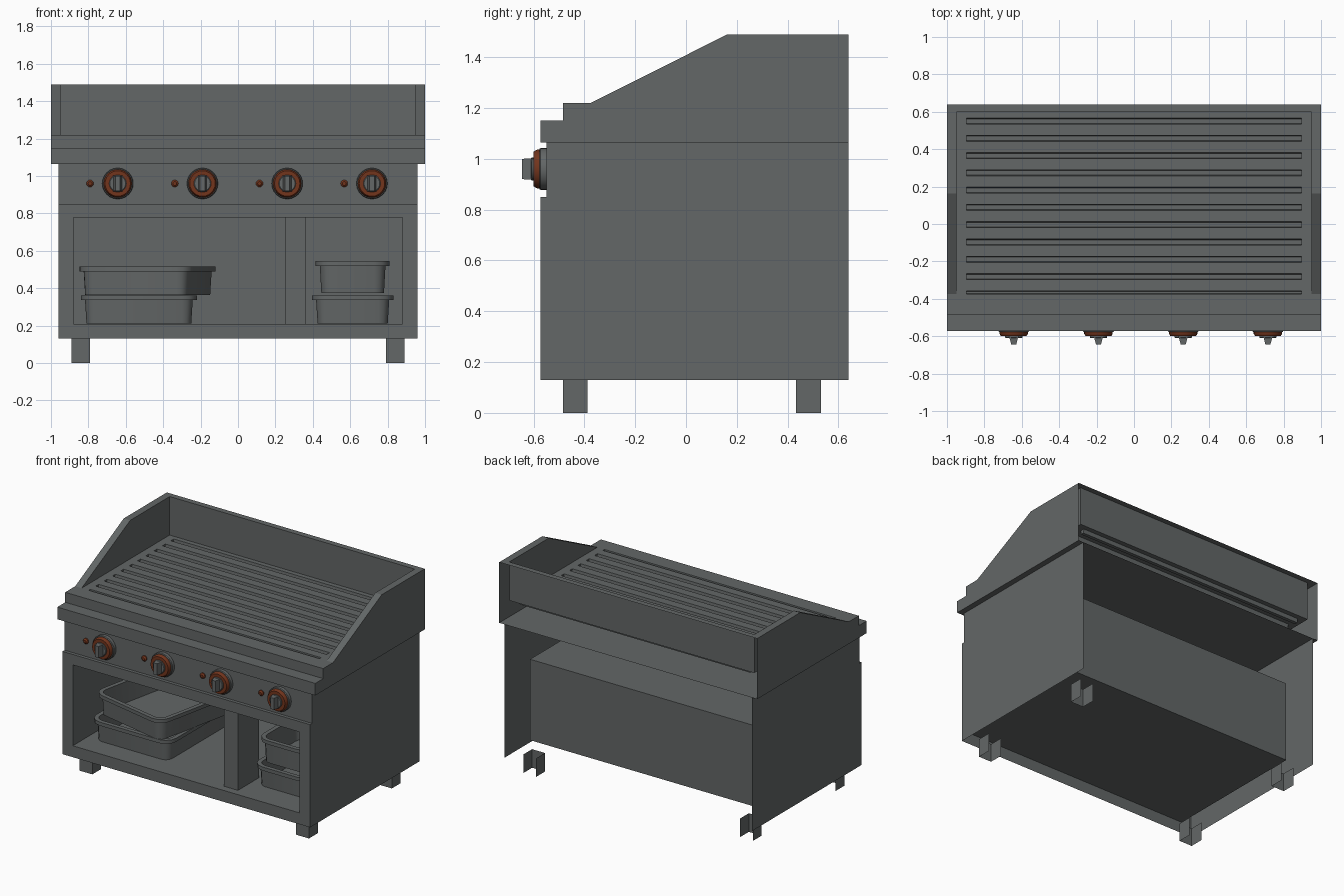
import bpy, bmesh, math
from mathutils import Vector, Matrix

if "Cube" in bpy.data.objects:
    bpy.data.objects.remove(bpy.data.objects["Cube"])

def mat(name, c):
    m = bpy.data.materials.new(name)
    m.diffuse_color = (*c, 1)
    m.use_nodes = True
    m.node_tree.nodes["Principled BSDF"].inputs["Base Color"].default_value = m.diffuse_color
    return m

STEEL = mat("steel_grey", (0.125, 0.135, 0.135))
RED = mat("copper_red", (0.17, 0.035, 0.012))

def polys(name, faces, m=STEEL, smooth=False):
    """Object from a list of polygons given as coordinates."""
    bm = bmesh.new()
    for f in faces:
        bm.faces.new([bm.verts.new(p) for p in f])
    bmesh.ops.remove_doubles(bm, verts=bm.verts, dist=1e-4)
    bmesh.ops.recalc_face_normals(bm, faces=bm.faces)
    me = bpy.data.meshes.new(name)
    bm.to_mesh(me)
    bm.free()
    me.materials.append(m)
    ob = bpy.data.objects.new(name, me)
    bpy.context.collection.objects.link(ob)
    if smooth:
        bpy.context.view_layer.objects.active = ob
        ob.select_set(True)
        bpy.ops.object.shade_smooth_by_angle(angle=math.radians(35))
        ob.select_set(False)
    return ob

def strip(profile, x0, x1):
    """Sheet swept along x from a (y, z) profile."""
    return [[(x0, *a), (x1, *a), (x1, *b), (x0, *b)] for a, b in zip(profile, profile[1:])]

def loft(rings, caps=(True, True)):
    fs = []
    for a, b in zip(rings, rings[1:]):
        n = len(a)
        fs += [[a[i], a[(i + 1) % n], b[(i + 1) % n], b[i]] for i in range(n)]
    if caps[0]: fs.append(rings[0])
    if caps[1]: fs.append(rings[-1])
    return fs

def disc(x, z, rings, n=24):
    """Lathe along y: rings of (radius, y)."""
    return loft([[(x + r * math.cos(2 * math.pi * i / n), y, z + r * math.sin(2 * math.pi * i / n))
                  for i in range(n)] for r, y in rings], (False, True))

# Main levels
W, F, B = 0.96, -0.573, 0.64
Z0, ZL, ZT, ZD, ZR = 0.13, 0.85, 1.065, 1.22, 1.49
P = -0.55

# Cabinet sides and front
side = [(F, Z0), (F, ZL), (P, ZL), (P, ZT), (B, ZT), (B, Z0)]
polys("cabinet_sides", [[(s * W, *p) for p in side] for s in (-1, 1)])
hx, h0, h1 = 0.88, 0.21, 0.777
outer = [(-W, Z0), (W, Z0), (W, ZL), (-W, ZL)]
inner = [(-hx, h0), (hx, h0), (hx, h1), (-hx, h1)]
to3 = lambda q, y: [(x, y, z) for x, z in q]
polys("front_frame", loft([to3(outer, F), to3(inner, F)], (False, False)))
polys("control_panel", strip([(F, ZL), (P, ZL), (P, ZT)], -W, W))
polys("storage_compartment", loft([to3(inner, F), to3(inner, 0.47)], (False, True)))
d = [(0.255, h0), (0.364, h0), (0.364, h1), (0.255, h1)]
polys("divider_post", loft([to3(d, -0.52), to3(d, -0.29)]))

# Channel feet, open at the back
for n, x in (("left", -0.84), ("right", 0.84)):
    for k, y in (("front", -0.485), ("back", 0.433)):
        path = [(x - .05, y + .098), (x - .05, y), (x + .05, y), (x + .05, y + .098)]
        polys(f"{k}_{n}_foot", [[(*a, 0), (*b, 0), (*b, Z0), (*a, Z0)] for a, b in zip(path, path[1:])])

# Splash guard: outer sides, rims, inner walls, front step, bottom plate
S0, S1, IX, IY = -0.375, 0.163, 0.95, 0.60
body = [(F, ZT), (F, 1.15), (-0.485, 1.15), (-0.485, ZD), (S0, ZD), (S1, ZR), (B, ZR), (B, ZT)]
guard = strip(body[:5], -1, 1)
for s in (-1, 1):
    guard.append([(s, *p) for p in body])
    guard.append([(s * IX, *p) for p in ((S0, ZD), (S1, ZR), (IY, ZR), (IY, ZD))])
    guard += strip([(S0, ZD), (S1, ZR), (IY, ZR), (B, ZR)], s * IX, s)
guard += strip([(B, ZR), (IY, ZR), (IY, ZD)], -IX, IX)
polys("splash_guard", guard)
polys("bottom_plate", strip([(F, ZT), (B, ZT)], -1, 1))

# Grill plate with sunken grooves
GX, ZG = 0.895, 1.192
prof, caps = [(S0, ZD), (-0.38 + .005, ZD)], []
prof = [(S0, ZD)]
for k in range(11):
    c = -0.3735 + k * 0.0924
    a, b = c - 0.016, c + 0.016
    if k == 0: a = S0
    g = [(a, ZD), (a + .004, ZG), (b - .004, ZG), (b, ZD)]
    prof += g[1:] if k == 0 else g
    caps += [[(s * GX, *p) for p in g] for s in (-1, 1)]
prof.append((IY, ZD))
grill = strip(prof, -GX, GX) + caps
for s in (-1, 1):
    grill += strip([(S0, ZD), (IY, ZD)], s * GX, s * IX)
polys("grill_plate", grill)

# Knobs and indicator lamps
for i in range(4):
    x, z = -0.643 + i * 0.453, 0.96
    polys(f"knob_base_{i+1}", disc(x, z, [(.083, P), (.083, -.572), (.079, -.577)]), STEEL, True)
    polys(f"knob_ring_{i+1}", disc(x, z, [(.076, -.577), (.076, -.587), (.068, -.60)]), RED, True)
    polys(f"knob_cap_{i+1}", disc(x, z, [(.046, -.60), (.046, -.607), (.042, -.61)]), STEEL, True)
    grip = [[(x + sx * w, y, z + sz * h) for sx, sz in ((-1, -1), (1, -1), (1, 1), (-1, 1))]
            for w, h, y in ((.025, .042, -.60), (.013, .04, -.645))]
    polys(f"knob_grip_{i+1}", loft(grip))
    polys(f"indicator_lamp_{i+1}", disc(x - .148, z, [(.019, P), (.019, -.558), (.01, -.566)], 16), RED, True)

# Food pans: rounded rectangles lofted into a hollow tray with a rim
def pan(name, cx, cy, z, w, dep, h, rot=0):
    M = Matrix.Translation((cx, cy, z)) @ Matrix.Rotation(math.radians(rot), 4, 'Z')
    def ring(off, zz):
        r, out = 0.08 + off, []
        for q, (sx, sy) in enumerate(((1, 1), (-1, 1), (-1, -1), (1, -1))):
            for k in range(4):
                t = math.pi / 2 * (q + k / 3)
                out.append(M @ Vector((sx * (w / 2 - .08) + r * math.cos(t),
                                       sy * (dep / 2 - .08) + r * math.sin(t), zz)))
        return out
    levels = [(-.03, 0), (-.022, h - .025), (0, h - .025), (0, h), (-.03, h), (-.04, .01)]
    polys(name, loft([ring(o, q) for o, q in levels]), STEEL, True)

pan("large_pan_lower", -0.53, -0.08, 0.212, 0.62, 0.74, 0.15)
pan("large_pan_upper", -0.483, -0.07, 0.363, 0.62, 0.74, 0.152, -12)
pan("small_pan_lower", 0.613, -0.16, 0.212, 0.435, 0.5, 0.15)
pan("small_pan_upper", 0.613, -0.16, 0.375, 0.395, 0.46, 0.17)
